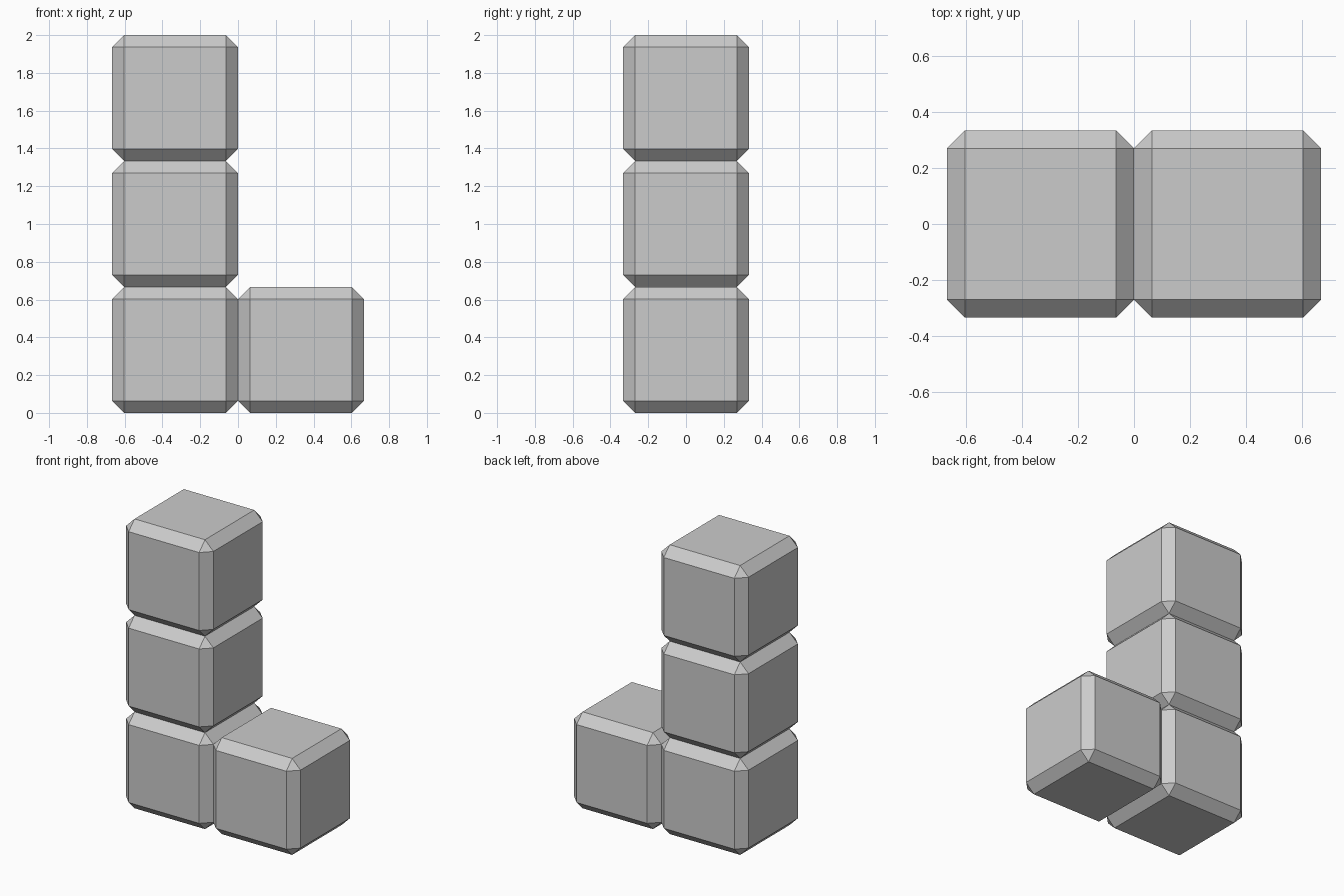
import bpy
import bmesh

if "Cube" in bpy.data.objects:
    bpy.data.objects.remove(bpy.data.objects["Cube"])

S = 2 / 3        # block edge length
CHAMFER = 0.064  # flat bevel width


def block(name, column, row):
    bm = bmesh.new()
    bmesh.ops.create_cube(bm, size=S)
    bmesh.ops.bevel(bm, geom=bm.edges[:], offset=CHAMFER, offset_type='OFFSET',
                    segments=1, profile=0.5, affect='EDGES')
    mesh = bpy.data.meshes.new(name)
    bm.to_mesh(mesh)
    bm.free()
    obj = bpy.data.objects.new(name, mesh)
    obj.location = ((column - 0.5) * S, 0, (row + 0.5) * S)
    bpy.context.collection.objects.link(obj)


# Upright column of three blocks
for row, label in enumerate(("bottom", "middle", "top")):
    block(f"{label}_block", 0, row)

# Foot block on the right
block("foot_block", 1, 0)
